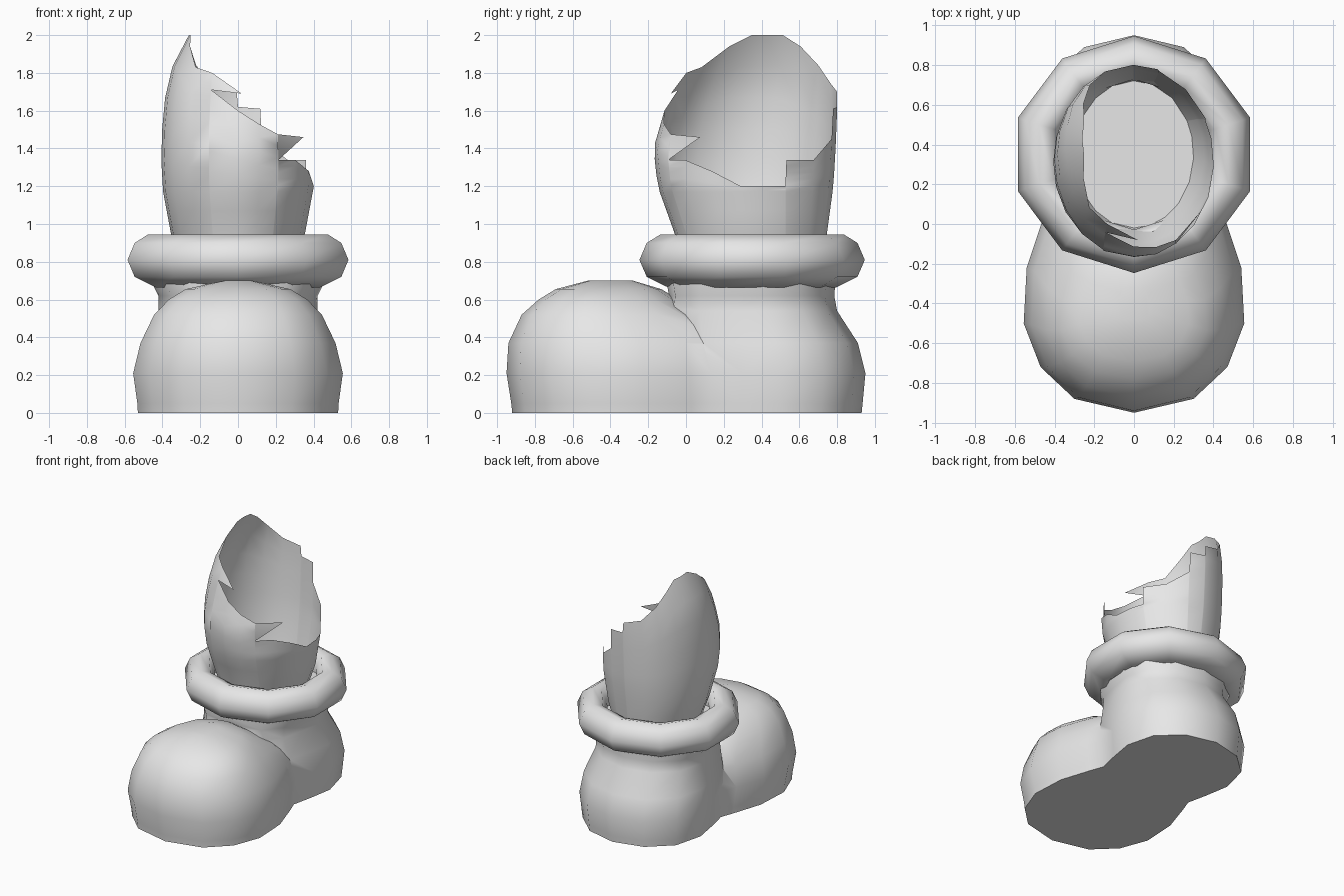
import bpy, bmesh, math

cube = bpy.data.objects.get("Cube")
if cube:
    bpy.data.objects.remove(cube)

grey = bpy.data.materials.new("plain grey")
grey.use_nodes = True
grey.diffuse_color = (0.8, 0.8, 0.8, 1)
grey.node_tree.nodes["Principled BSDF"].inputs["Base Color"].default_value = (0.8, 0.8, 0.8, 1)


def finish(name, bm, fix_normals=True):
    if fix_normals:
        bmesh.ops.recalc_face_normals(bm, faces=bm.faces)
    mesh = bpy.data.meshes.new(name)
    bm.to_mesh(mesh)
    bm.free()
    mesh.materials.append(grey)
    obj = bpy.data.objects.new(name, mesh)
    bpy.context.collection.objects.link(obj)
    return obj


def smooth(obj, degrees):
    bpy.ops.object.select_all(action='DESELECT')
    obj.select_set(True)
    bpy.context.view_layer.objects.active = obj
    bpy.ops.object.shade_smooth_by_angle(angle=math.radians(degrees))


def bridge(bm, a, b):
    n = len(a)
    for i in range(n):
        k = (i + 1) % n
        bm.faces.new((a[i], a[k], b[k], b[i]))


def loft(name, half, rows):
    """Stack copies of a mirrored outline; rows are (z, width scale, front y, back y)."""
    outline = half + [(-x, y) for x, y in half[-2:0:-1]]
    y0, y1 = half[0][1], half[-1][1]
    bm = bmesh.new()
    rings = [[bm.verts.new((x * s, f + (y - y0) / (y1 - y0) * (b - f), z)) for x, y in outline]
             for z, s, f, b in rows]
    for lower, upper in zip(rings, rings[1:]):
        bridge(bm, lower, upper)
    bm.faces.new(rings[0][::-1])
    bm.faces.new(rings[-1])
    return finish(name, bm)


# Boot: heel and ankle column merged with the domed toe
heel_half = [(0, -.10), (.28, -.06), (.41, .10), (.455, .30), (.49, .50),
             (.43, .73), (.25, .89), (0, .95)]
boot = loft("boot", heel_half, [
    (0, .96, -.10, .93), (.05, .97, -.10, .935), (.21, 1, -.10, .95), (.37, .96, -.10, .91),
    (.54, .86, -.10, .80), (.62, .86, -.09, .785), (.68, .92, -.10, .79), (.80, .90, -.08, .78)])
toe_half = [(0, -.95), (.30, -.88), (.47, -.72), (.555, -.50), (.54, -.22),
            (.46, .02), (.40, .18), (.22, .34), (0, .40)]
toe = loft("toe", toe_half, [
    (0, .955, -.92, .40), (.05, .96, -.925, .40), (.21, 1, -.95, .40), (.37, .93, -.94, .36),
    (.52, .80, -.87, .14), (.60, .66, -.78, -.04), (.655, .50, -.69, -.13), (.70, .14, -.52, -.28)])
union = boot.modifiers.new("union", 'BOOLEAN')
union.operation = 'UNION'
union.solver = 'EXACT'
union.object = toe
bpy.context.view_layer.objects.active = boot
bpy.ops.object.modifier_apply(modifier=union.name)
bpy.data.objects.remove(toe)
smooth(boot, 50)

# Cuff: ten-sided padded ring
section = [(.40, .70), (.46, .665), (.575, .72), (.615, .81), (.575, .90),
           (.50, .945), (.43, .925), (.39, .84)]
bm = bmesh.new()
rings = []
for i in range(10):
    a = math.radians(90 + 36 * i)
    rings.append([bm.verts.new((r * math.cos(a), .35 + .97 * r * math.sin(a), z)) for r, z in section])
for i in range(10):
    bridge(bm, rings[i], rings[(i + 1) % 10])
smooth(finish("cuff", bm), 70)

# Broken shell: egg profile as (z, x radius, y radius, centre y)
egg = [(.80, .30, .37, .35), (.95, .355, .403, .343), (1.2, .402, .465, .315), (1.4, .408, .482, .31),
       (1.6, .395, .457, .343), (1.75, .375, .43, .37), (1.9, .325, .38, .41), (2.0, .26, .32, .43)]


def shell_point(angle, z):
    for lo, hi in zip(egg, egg[1:]):
        if z <= hi[0] + 1e-6:
            break
    t = (z - lo[0]) / (hi[0] - lo[0])
    rx, ry, cy = (lo[k] + (hi[k] - lo[k]) * t for k in (1, 2, 3))
    a = math.radians(angle)
    return rx * math.cos(a), cy + ry * math.sin(a), z


# Jagged rim as (angle, height), running anticlockwise from the tall side
rim = [(-165, 2.0), (-148, 1.94), (-130, 1.83), (-112.5, 1.80), (-112, 1.71), (-90, 1.60),
       (-74, 1.53), (-58.5, 1.475), (-58, 1.34), (-42, 1.34), (-22, 1.28), (-3, 1.2), (14, 1.2),
       (27, 1.2), (27.5, 1.34), (50, 1.34), (72, 1.45), (72.5, 1.61), (90, 1.62),
       (91, 1.70), (112, 1.74), (130, 1.84), (148, 1.94), (165, 2.0), (180, 2.0)]
bm = bmesh.new()
columns = []
for angle, top in rim:
    heights = [.80, .95, 1.07] + [1.17 + (top - 1.17) * k / 5 for k in range(6)]
    columns.append([bm.verts.new(shell_point(angle, z)) for z in heights])
for left, right in zip(columns, columns[1:] + columns[:1]):
    for j in range(len(left) - 1):
        bm.faces.new((left[j], right[j], right[j + 1], left[j + 1]))
bm.faces.new([c[0] for c in reversed(columns)])
# Overhanging splinters
for step, angle, z in ((3, -87, 1.69), (7, -31, 1.46)):
    tip = bm.verts.new(shell_point(angle, z))
    bm.faces.new((columns[step][-1], columns[step + 1][-1], tip))
smooth(finish("broken_shell", bm, False), 50)
